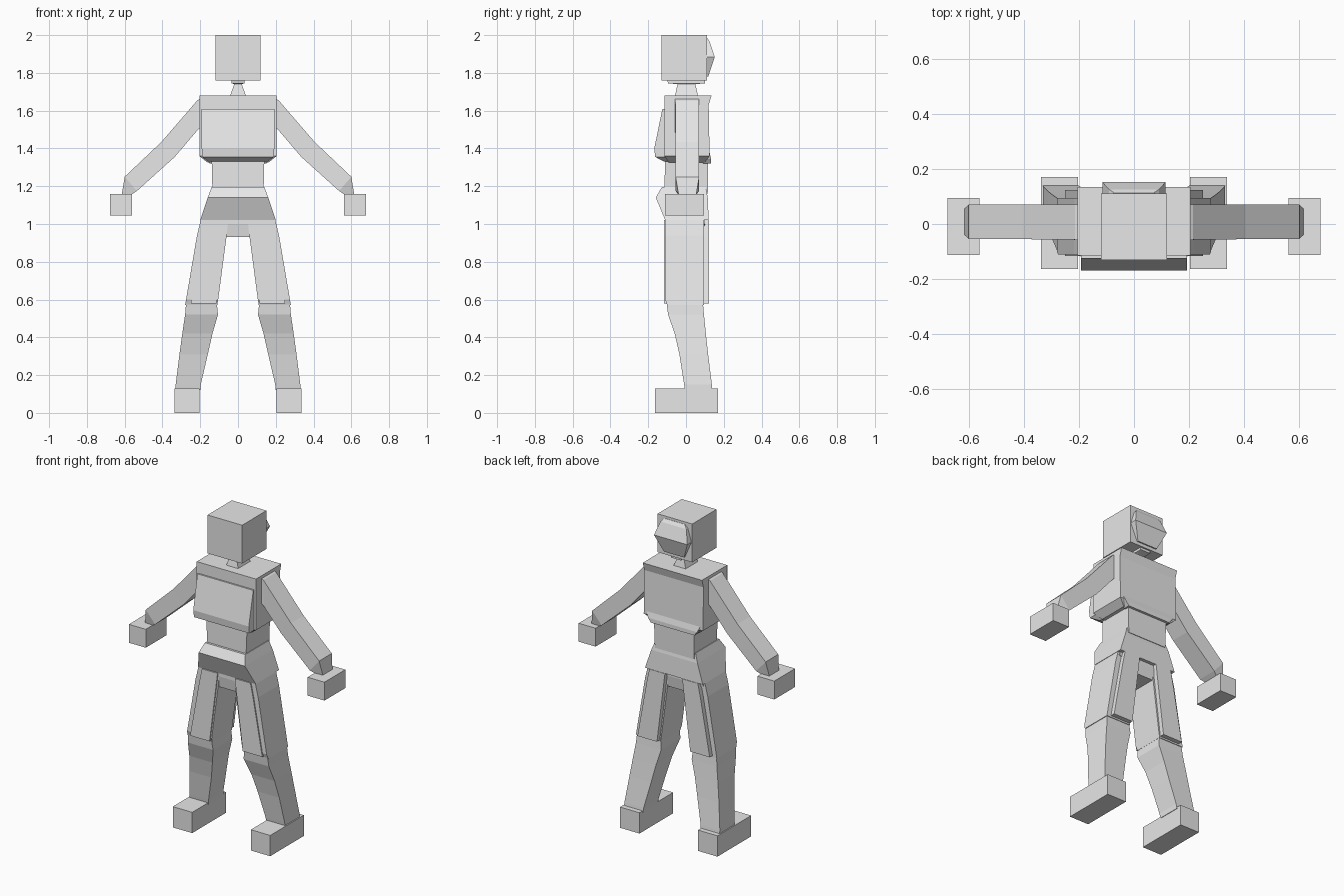
import bpy, bmesh

grey = bpy.data.materials.new("light_grey")
grey.diffuse_color = (0.8, 0.8, 0.8, 1)


def loft(name, rings, mirror=False):
    """Skin a closed flat-faced solid through rings of four points."""
    bm = bmesh.new()
    loops = [[bm.verts.new(p) for p in r] for r in rings]
    for a, b in zip(loops, loops[1:]):
        for i in range(4):
            j = (i + 1) % 4
            bm.faces.new((a[i], a[j], b[j], b[i]))
    bm.faces.new(loops[0])
    bm.faces.new(loops[-1])
    bmesh.ops.recalc_face_normals(bm, faces=bm.faces)
    mesh = bpy.data.meshes.new(name)
    bm.to_mesh(mesh)
    bm.free()
    mesh.materials.append(grey)
    ob = bpy.data.objects.new(name, mesh)
    bpy.context.collection.objects.link(ob)
    if mirror:
        ob.modifiers.new("mirror", 'MIRROR').use_mirror_merge = False
    return ob


def level(z, x0, x1, y0, y1):
    """Horizontal rectangular ring."""
    return [(x0, y0, z), (x1, y0, z), (x1, y1, z), (x0, y1, z)]


def sym(z, x, y0, y1):
    return level(z, -x, x, y0, y1)


def across(top, bottom, y0, y1):
    """Arm ring between an upper and a lower (x, z) point."""
    (xa, za), (xb, zb) = top, bottom
    return [(xa, y0, za), (xa, y1, za), (xb, y1, zb), (xb, y0, zb)]


# Head, back-of-head bulge and neck
loft("head", [sym(1.76, 0.12, -0.13, 0.11), sym(2.0, 0.12, -0.13, 0.11)])
loft("head_back", [sym(1.78, 0.07, 0.08, 0.118), sym(1.885, 0.115, 0.08, 0.152),
                   sym(1.965, 0.09, 0.08, 0.125), sym(1.985, 0.07, 0.08, 0.112)])
loft("neck", [sym(1.67, 0.045, -0.06, 0.065), sym(1.74, 0.02, -0.045, 0.05),
              sym(1.745, 0.035, -0.095, 0.1), sym(1.765, 0.035, -0.1, 0.1)])

# Torso
loft("torso", [sym(1.325, 0.16, -0.09, 0.1), sym(1.36, 0.205, -0.115, 0.125),
               sym(1.63, 0.205, -0.115, 0.12), sym(1.68, 0.205, -0.115, 0.135)])
loft("chest_plate", [sym(1.33, 0.155, -0.115, -0.09), sym(1.355, 0.19, -0.163, -0.09),
                     sym(1.40, 0.192, -0.168, -0.09), sym(1.61, 0.193, -0.125, -0.09)])
loft("back_ridge", [sym(1.32, 0.15, 0.09, 0.133), sym(1.345, 0.17, 0.09, 0.133),
                    sym(1.39, 0.19, 0.09, 0.122)])
loft("abdomen", [sym(1.16, 0.135, -0.115, 0.115), sym(1.36, 0.14, -0.11, 0.118)])

# Hips, with the sloping belt front and the crotch block
loft("pelvis", [sym(1.02, 0.2, -0.11, 0.12), sym(1.14, 0.16, -0.16, 0.115),
                sym(1.195, 0.14, -0.128, 0.105)])
loft("crotch", [sym(0.93, 0.08, -0.1, 0.09), sym(1.0, 0.19, -0.11, 0.1),
                sym(1.04, 0.18, -0.11, 0.1)])

# Legs
loft("thigh", [level(0.57, 0.11, 0.28, -0.1, 0.095), level(0.6, 0.105, 0.275, -0.11, 0.095),
               level(0.94, 0.06, 0.217, -0.11, 0.095), level(1.03, 0.05, 0.195, -0.11, 0.095)], True)
for name, y0, y1 in (("thigh_front_plate", -0.117, -0.1), ("thigh_back_plate", 0.085, 0.123)):
    loft(name, [level(0.58, 0.115, 0.25, y0, y1), level(0.94, 0.07, 0.185, y0, y1),
                level(1.02, 0.06, 0.168, y0, y1)], True)
loft("shin", [level(0.12, 0.2, 0.33, -0.005, 0.14), level(0.15, 0.197, 0.33, -0.01, 0.137),
              level(0.31, 0.16, 0.31, -0.035, 0.117), level(0.42, 0.135, 0.295, -0.06, 0.105),
              level(0.52, 0.106, 0.28, -0.095, 0.095), level(0.58, 0.112, 0.275, -0.102, 0.09)], True)
loft("foot", [level(0, 0.203, 0.337, -0.163, 0.17), level(0.13, 0.203, 0.337, -0.163, 0.17)], True)

# Arms and hands
loft("arm", [across((0.19, 1.67), (0.19, 1.52), -0.06, 0.07),
             across((0.215, 1.655), (0.22, 1.49), -0.057, 0.07),
             across((0.405, 1.435), (0.335, 1.355), -0.055, 0.07),
             across((0.6, 1.25), (0.535, 1.175), -0.055, 0.07),
             across((0.615, 1.16), (0.565, 1.155), -0.04, 0.055)], True)
loft("hand", [level(1.045, 0.56, 0.677, -0.112, 0.094), level(1.16, 0.56, 0.677, -0.112, 0.094)], True)
